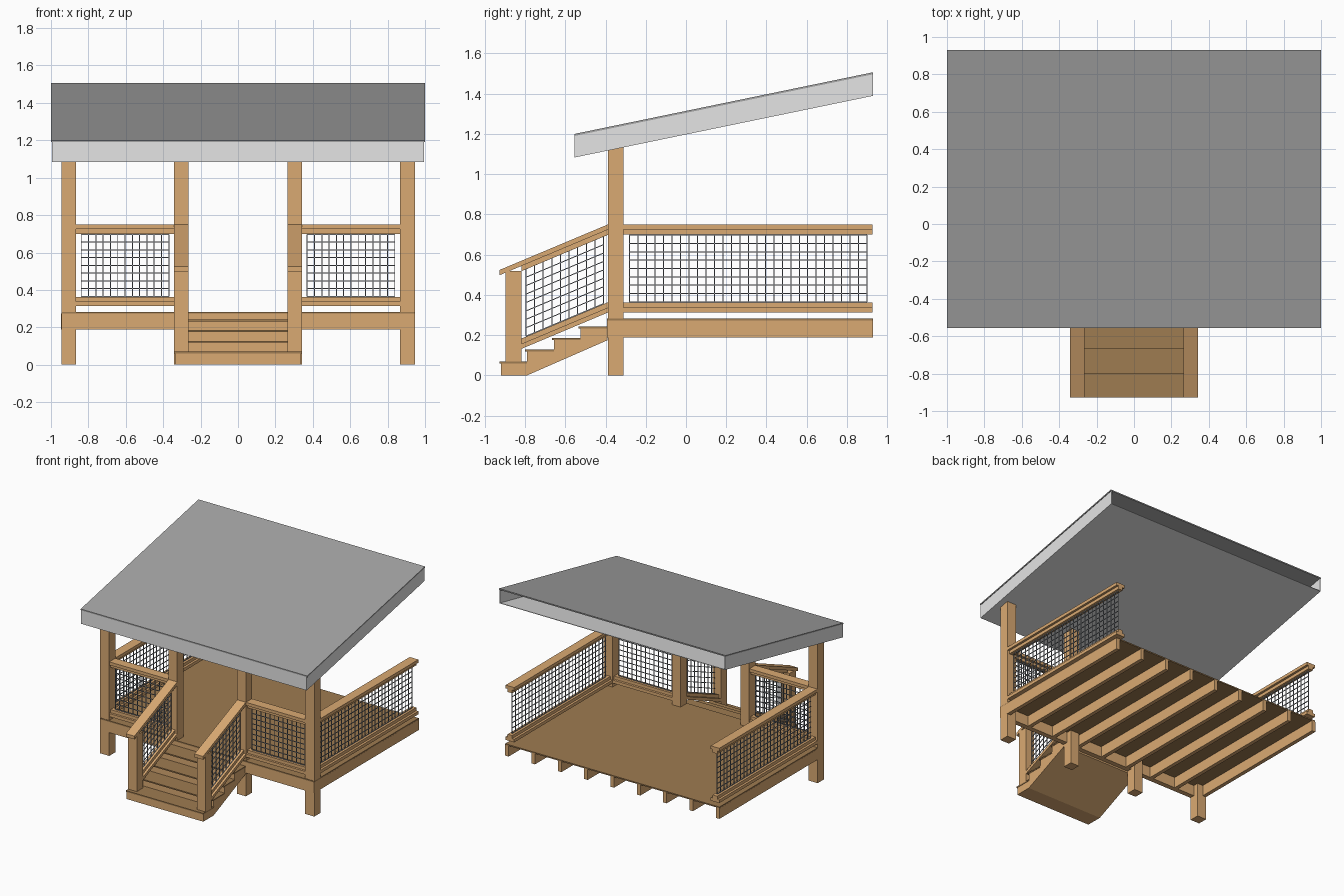
import bpy, bmesh

if "Cube" in bpy.data.objects:
    bpy.data.objects.remove(bpy.data.objects["Cube"])

def mat(name, c):
    m = bpy.data.materials.new(name)
    m.diffuse_color = (*c, 1)
    m.use_nodes = True
    m.node_tree.nodes["Principled BSDF"].inputs["Base Color"].default_value = m.diffuse_color
    return m

WOOD = mat("timber", (0.70, 0.40, 0.17))
DECK = mat("deck_brown", (0.345, 0.20, 0.083))
ROOF = mat("roof_grey", (0.37, 0.37, 0.37))
TRIM = mat("fascia_light_grey", (0.78, 0.78, 0.78))
WIRE = mat("wire_grey", (0.28, 0.30, 0.33))

def add_prism(bm, prof, x0, x1):
    """Extrude a (y, z) profile from x0 to x1."""
    a = [bm.verts.new((x0, y, z)) for y, z in prof]
    b = [bm.verts.new((x1, y, z)) for y, z in prof]
    n = len(prof)
    bm.faces.new(a)
    bm.faces.new(b[::-1])
    for i in range(n):
        j = (i + 1) % n
        bm.faces.new((a[j], a[i], b[i], b[j]))

def finish(name, bm, m):
    bmesh.ops.recalc_face_normals(bm, faces=bm.faces)
    me = bpy.data.meshes.new(name)
    bm.to_mesh(me)
    bm.free()
    me.materials.append(m)
    bpy.context.collection.objects.link(bpy.data.objects.new(name, me))

def prism(name, prof, x0, x1, m):
    bm = bmesh.new()
    add_prism(bm, prof, x0, x1)
    finish(name, bm, m)

def rect(y0, y1, z0, z1, slope=0.0):
    """Profile with vertical ends, rising by slope from y0."""
    d = (y1 - y0) * slope
    return [(y0, z0), (y1, z0 + d), (y1, z1 + d), (y0, z1)]

def box(name, x0, x1, y0, y1, z0, z1, m):
    prism(name, rect(y0, y1, z0, z1), x0, x1, m)

T = 0.0025  # half thickness of wire

def mesh_along_y(name, x, y0, y1, z0, z1, ny, nz, slope=0.0):
    bm = bmesh.new()
    for i in range(ny + 1):
        y = y0 + (y1 - y0) * i / ny
        d = (y - y0) * slope
        add_prism(bm, rect(y - T, y + T, z0 + d, z1 + d), x - T, x + T)
    for k in range(nz + 1):
        z = z0 + (z1 - z0) * k / nz
        add_prism(bm, rect(y0, y1, z - T, z + T, slope), x - T, x + T)
    finish(name, bm, WIRE)

def mesh_along_x(name, x0, x1, y, z0, z1, nx, nz):
    bm = bmesh.new()
    for i in range(nx + 1):
        x = x0 + (x1 - x0) * i / nx
        add_prism(bm, rect(y - T, y + T, z0, z1), x - T, x + T)
    for k in range(nz + 1):
        z = z0 + (z1 - z0) * k / nz
        add_prism(bm, rect(y - T, y + T, z - T, z + T), x0, x1)
    finish(name, bm, WIRE)

# roof sheet, fascia boards and a ceiling at their foot; the back stays open
P = 0.2065
YF, YB = -0.555, 0.93
prism("roof_sheet", rect(YF, YB, 1.19, 1.2, P), -1, 1, ROOF)
prism("front_fascia", rect(YF, YF + 0.005, 1.083, 1.19, P), -0.995, 0.995, TRIM)
prism("ceiling", rect(YF + 0.005, YB, 1.084, 1.088, P), -0.99, 0.99, TRIM)

# deck floor, front beam and joists
box("deck_floor", -0.945, 0.945, -0.392, 0.929, 0.273, 0.283, DECK)
box("front_beam", -0.945, 0.945, -0.392, -0.352, 0.188, 0.273, WOOD)
for i in range(9):
    x = -0.93 + 1.86 * i / 8
    box(f"joist_{i}", x - 0.0155, x + 0.0155, -0.352, 0.929, 0.188, 0.273, WOOD)

# stairs: solid stepped body and overhanging treads
prism("stair_body", [(-0.92, 0), (-0.92, 0.06), (-0.79, 0.06), (-0.79, 0.118), (-0.655, 0.118),
                     (-0.655, 0.176), (-0.525, 0.176), (-0.525, 0.232), (-0.39, 0.232),
                     (-0.39, 0.175), (-0.79, 0)], -0.338, 0.338, WOOD)
for i, (y0, y1, z) in enumerate([(-0.927, -0.79, 0.06), (-0.8, -0.655, 0.118),
                                 (-0.665, -0.525, 0.176), (-0.535, -0.39, 0.232)]):
    box(f"tread_{i}", -0.341, 0.341, y0, y1, z, z + 0.01, DECK)

S = 0.42  # stair rail slope
for s, side in ((-1, "left"), (1, "right")):
    prism(f"{side}_fascia", rect(YF, YB, 1.083, 1.19, P),
          *sorted((s * 0.99, s * 0.995)), TRIM)

    # posts, cut to the ceiling pitch
    for n, a, b in (("outer", 0.865, 0.945), ("inner", 0.265, 0.341)):
        prism(f"{side}_{n}_post", [(-0.388, 0), (-0.31, 0), (-0.31, 1.135), (-0.388, 1.119)],
              *sorted((s * a, s * b)), WOOD)

    # side railing
    c = s * 0.905
    box(f"{side}_rail_cap", c - 0.038, c + 0.038, -0.31, 0.927, 0.725, 0.75, WOOD)
    box(f"{side}_rail_top", c - 0.02, c + 0.02, -0.31, 0.927, 0.70, 0.725, WOOD)
    box(f"{side}_rail_foot", c - 0.02, c + 0.02, -0.31, 0.927, 0.338, 0.363, WOOD)
    box(f"{side}_rail_base", c - 0.038, c + 0.038, -0.31, 0.927, 0.313, 0.338, WOOD)
    mesh_along_y(f"{side}_rail_mesh", c, -0.28, 0.9, 0.366, 0.697, 28, 8)

    # front railing between the posts
    a, b = sorted((s * 0.34, s * 0.865))
    box(f"{side}_front_cap", a, b, -0.387, -0.312, 0.725, 0.75, WOOD)
    box(f"{side}_front_top", a, b, -0.37, -0.33, 0.70, 0.725, WOOD)
    box(f"{side}_front_foot", a, b, -0.37, -0.33, 0.338, 0.363, WOOD)
    box(f"{side}_front_base", a, b, -0.387, -0.312, 0.313, 0.338, WOOD)
    a, b = sorted((s * 0.37, s * 0.838))
    mesh_along_x(f"{side}_front_mesh", a, b, -0.35, 0.366, 0.697, 12, 8)

    # stair railing and newel post
    c = s * 0.303
    prism(f"{side}_newel_post", rect(-0.897, -0.818, 0.07, 0.52),
          c - 0.038, c + 0.038, WOOD)
    prism(f"{side}_handrail", rect(-0.927, -0.388, 0.498, 0.524, S), c - 0.038, c + 0.038, WOOD)
    prism(f"{side}_stair_top", rect(-0.818, -0.388, 0.518, 0.544, S), c - 0.02, c + 0.02, WOOD)
    prism(f"{side}_stair_foot", rect(-0.818, -0.388, 0.157, 0.183, S), c - 0.02, c + 0.02, WOOD)
    prism(f"{side}_stair_base", rect(-0.818, -0.388, 0.132, 0.157, S), c - 0.038, c + 0.038, WOOD)
    mesh_along_y(f"{side}_stair_mesh", c, -0.795, -0.41, 0.195, 0.53, 9, 8, S)
